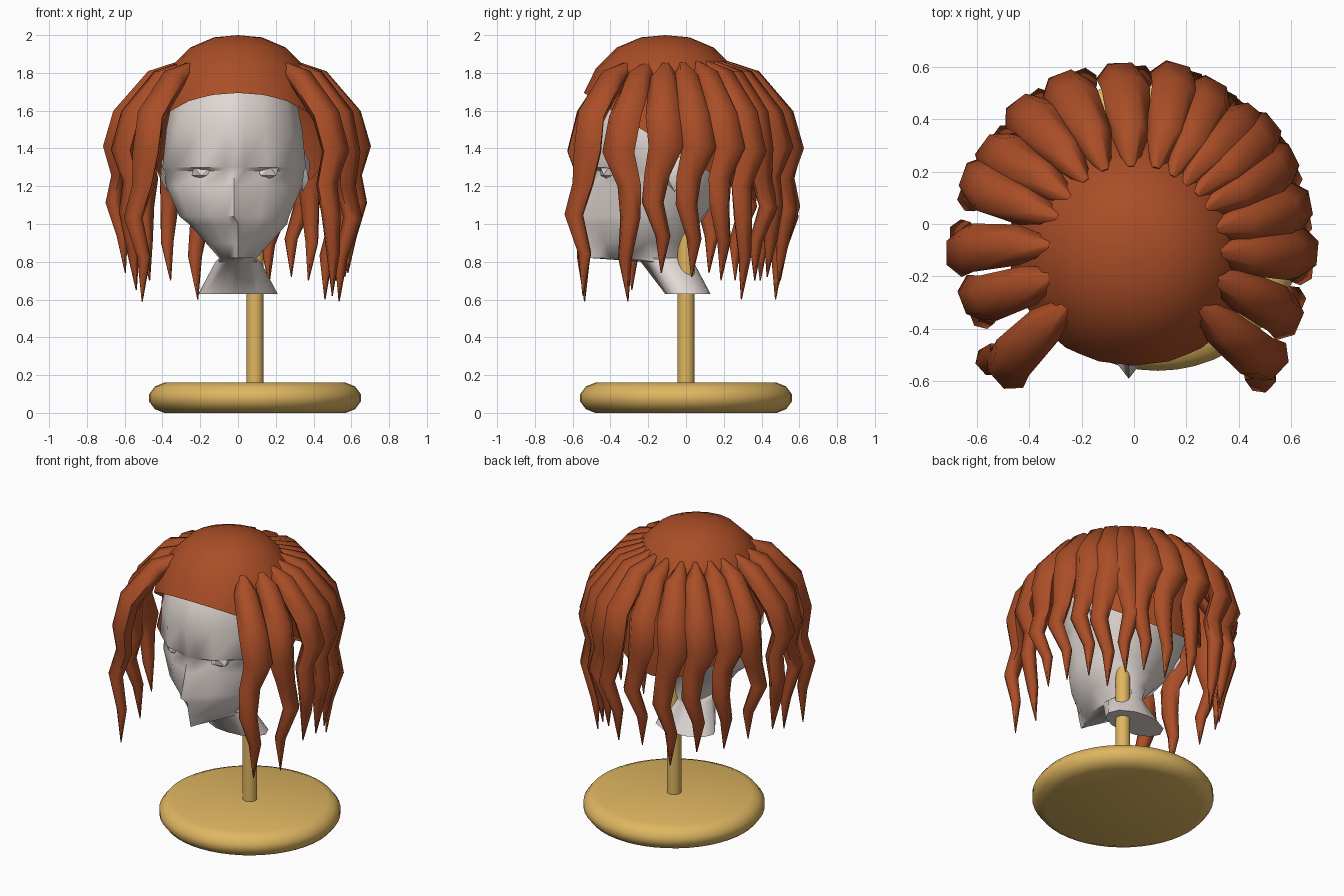
import bpy, bmesh, math, random
from mathutils import Vector

if "Cube" in bpy.data.objects:
    bpy.data.objects.remove(bpy.data.objects["Cube"])

random.seed(4)


def material(name, rgb):
    m = bpy.data.materials.new(name)
    m.diffuse_color = (*rgb, 1)
    m.use_nodes = True
    m.node_tree.nodes["Principled BSDF"].inputs["Base Color"].default_value = m.diffuse_color
    return m


HAIR = material("copper_hair", (0.40, 0.075, 0.02))
WOOD = material("wood", (0.74, 0.47, 0.12))
SKIN = material("pale_plaster", (0.76, 0.69, 0.66))


def finish(name, bm, mat, angle=60):
    bmesh.ops.recalc_face_normals(bm, faces=bm.faces)
    me = bpy.data.meshes.new(name)
    bm.to_mesh(me)
    bm.free()
    me.materials.append(mat)
    ob = bpy.data.objects.new(name, me)
    bpy.context.collection.objects.link(ob)
    bpy.ops.object.select_all(action='DESELECT')
    ob.select_set(True)
    bpy.context.view_layer.objects.active = ob
    bpy.ops.object.shade_smooth_by_angle(angle=math.radians(angle))
    return ob


def loft(bm, rings):
    loops = [[bm.verts.new(p) for p in ring] for ring in rings]
    n = len(loops[0])
    for a, b in zip(loops, loops[1:]):
        for i in range(n):
            j = (i + 1) % n
            bm.faces.new((a[i], a[j], b[j], b[i]))
    bm.faces.new(loops[0])
    bm.faces.new(loops[-1])


def revolve(name, profile, centre, mat, sides):
    bm = bmesh.new()
    loft(bm, [[(centre[0] + r * math.cos(2 * math.pi * i / sides),
                centre[1] + r * math.sin(2 * math.pi * i / sides), z)
               for i in range(sides)] for r, z in profile])
    return finish(name, bm, mat)


# Stand: rounded round base and thin post
revolve("stand_base", [(0.48, 0), (0.53, 0.02), (0.56, 0.06), (0.56, 0.10),
                       (0.53, 0.14), (0.48, 0.16)], (0.09, 0), WOOD, 48)
revolve("stand_post", [(0.045, 0.15), (0.045, 1.3)], (0.09, 0), WOOD, 24)

# Head: stacked rings (z, nose y, face y, half width, side y, back y)
head_rings = [
    (0.63, -0.11, -0.10, 0.21, 0.00, 0.12),
    (0.80, -0.24, -0.22, 0.12, -0.10, 0.03),
    (0.82, -0.51, -0.40, 0.10, -0.18, 0.03),
    (0.90, -0.53, -0.43, 0.17, -0.20, 0.03),
    (1.00, -0.55, -0.46, 0.26, -0.20, 0.06),
    (1.04, -0.59, -0.46, 0.29, -0.20, 0.09),
    (1.20, -0.54, -0.45, 0.36, -0.17, 0.20),
    (1.28, -0.52, -0.43, 0.37, -0.15, 0.25),
    (1.30, -0.52, -0.48, 0.38, -0.15, 0.26),
    (1.50, -0.54, -0.50, 0.36, -0.15, 0.27),
    (1.70, -0.50, -0.46, 0.32, -0.15, 0.22),
    (1.85, -0.36, -0.33, 0.20, -0.15, 0.05),
]


def head_ring(z, nose, face, w, side, back):
    half = [(0.14 * w, nose * 0.6 + face * 0.4), (0.45 * w, face),
            (0.85 * w, face * 0.6 + side * 0.4), (w, side),
            (0.85 * w, side * 0.4 + back * 0.6), (0.42 * w, back)]
    pts = [(0, nose)] + half + [(0, back + 0.01)] + [(-x, y) for x, y in reversed(half)]
    return [(x - 0.02 if z > 1 else x, y, z) for x, y in pts]


bm = bmesh.new()
loft(bm, [head_ring(*r) for r in head_rings])
finish("head", bm, SKIN, 50)

# Eyes and ears
for side, label in ((-1, "left"), (1, "right")):
    for part, loc, size in (("eye", (0.16, -0.41, 1.28), (0.08, 0.05, 0.05)),
                            ("ear", (0.36, -0.06, 1.28), (0.04, 0.06, 0.11))):
        bm = bmesh.new()
        bmesh.ops.create_icosphere(bm, subdivisions=1, radius=1)
        bmesh.ops.scale(bm, vec=size, verts=bm.verts)
        bmesh.ops.translate(bm, vec=(loc[0] * side - 0.015, loc[1], loc[2]), verts=bm.verts)
        finish(f"{part}_{label}", bm, SKIN, 30)

# Hair cap: full-shouldered dome sliced along the sloping hairline
bm = bmesh.new()
bmesh.ops.create_uvsphere(bm, u_segments=20, v_segments=12, radius=1)
for v in bm.verts:
    v.co /= (math.hypot(v.co.x, v.co.y) ** 2.4 + abs(v.co.z) ** 2.4) ** (1 / 2.4)
bmesh.ops.scale(bm, vec=(0.485, 0.49, 0.70), verts=bm.verts)
bmesh.ops.translate(bm, vec=(0, -0.11, 1.30), verts=bm.verts)
bmesh.ops.bisect_plane(bm, geom=bm.verts[:] + bm.edges[:] + bm.faces[:],
                       plane_co=(0, -0.55, 1.70), plane_no=(0, 0.6, 0.95),
                       clear_inner=True)
finish("hair_cap", bm, HAIR)

# Hair locks: path rows are (radius, z, sideways sway, half width, half thickness)
lock_path = [
    (0.29, 1.84, 0.00, 0.020, 0.030),
    (0.43, 1.77, 0.00, 0.078, 0.060),
    (0.595, 1.57, 0.01, 0.092, 0.065),
    (0.64, 1.39, 0.03, 0.092, 0.065),
    (0.605, 1.22, -0.02, 0.068, 0.052),
    (0.635, 1.06, -0.04, 0.058, 0.048),
    (0.585, 0.86, 0.01, 0.040, 0.034),
    (0.565, 0.64, 0.00, 0.003, 0.003),
]
SIDES = 6


def hair_lock(index, angle, reach, tip_z, splay):
    a = math.radians(angle)
    out, across = Vector((math.cos(a), math.sin(a), 0)), Vector((-math.sin(a), math.cos(a), 0))
    drop = (1.57 - tip_z) / (1.57 - 0.64)
    rows = [(r * reach + splay * max(0, 1.4 - z), z if z >= 1.57 else 1.57 - (1.57 - z) * drop,
             s, w, t) for r, z, s, w, t in lock_path]
    flip = random.choice((1, 1, -1))
    rings = []
    for i, (r, z, s, w, t) in enumerate(rows):
        p, q = rows[max(i - 1, 0)], rows[min(i + 1, len(rows) - 1)]
        tangent = (out * (q[0] - p[0]) + Vector((0, 0, q[1] - p[1]))).normalized()
        normal = across.cross(tangent)
        centre = Vector((0, -0.08, z)) + out * r + across * s * flip
        rings.append([centre + across * w * math.cos(k * 2 * math.pi / SIDES)
                      + normal * t * math.sin(k * 2 * math.pi / SIDES) for k in range(SIDES)])
    bm = bmesh.new()
    loft(bm, rings)
    finish(f"hair_lock_{index:02d}", bm, HAIR, 70)


# Locks fan around the head, leaving the face open: (angle, tip height)
locks = [(-43, 0.62), (-23, 0.59), (-5, 0.74), (11, 0.72), (27, 0.70), (39, 0.60),
         (50, 0.70), (61, 0.72), (74, 0.68), (92, 0.70), (111, 0.60), (127, 0.70),
         (144, 0.70), (160, 0.74), (180, 0.74), (201, 0.65), (222, 0.59)]
for i, (angle, tip) in enumerate(locks):
    front = angle < -30 or angle > 210
    hair_lock(i + 1, angle, 1.06 if front else random.uniform(0.99, 1.03), tip,
              0.11 if front else 0.02)
